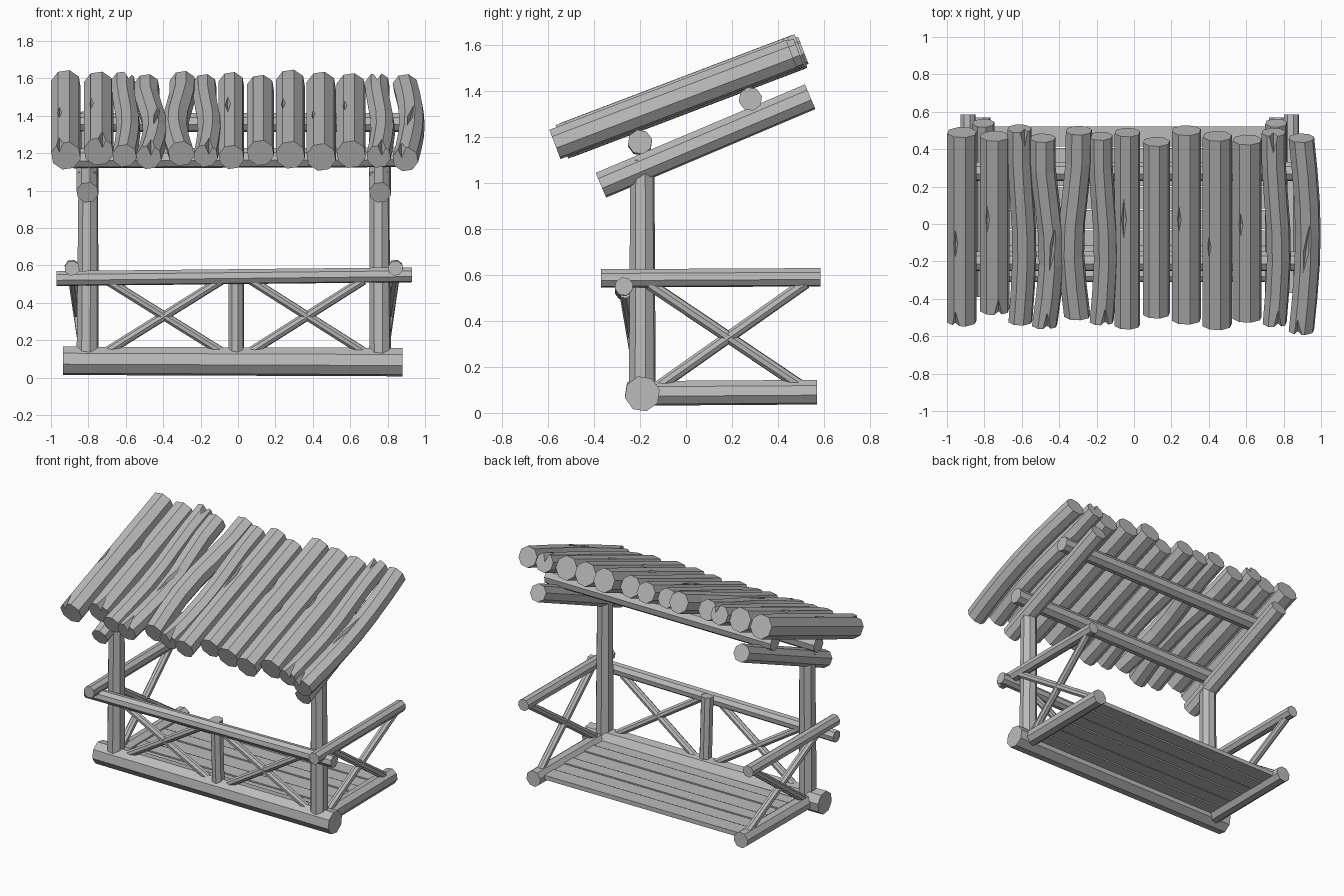
import bpy, bmesh, math
from mathutils import Vector, Matrix

old = bpy.data.objects.get("Cube")
if old:
    bpy.data.objects.remove(old)

wood = bpy.data.materials.new("grey_wood")
wood.use_nodes = True
wood.diffuse_color = (0.5, 0.5, 0.5, 1)
wood.node_tree.nodes["Principled BSDF"].inputs["Base Color"].default_value = (0.5, 0.5, 0.5, 1)


def finish(bm, name):
    bmesh.ops.recalc_face_normals(bm, faces=bm.faces)
    mesh = bpy.data.meshes.new(name)
    bm.to_mesh(mesh)
    bm.free()
    mesh.materials.append(wood)
    ob = bpy.data.objects.new(name, mesh)
    bpy.context.collection.objects.link(ob)
    return ob


def log(name, start, end, r0, r1=None, bend=None, steps=1, sides=8):
    """Faceted log from start to end; bend(t) shifts it sideways in x."""
    start, end = Vector(start), Vector(end)
    turn = (end - start).to_track_quat('Z', 'Y')
    r1 = r1 or r0
    bm = bmesh.new()
    rings = []
    for i in range(steps + 1):
        t = i / steps
        centre = start.lerp(end, t) + Vector((bend(t) if bend else 0, 0, 0))
        r = r0 + (r1 - r0) * t
        angles = [math.tau * (k + 0.3) / sides for k in range(sides)]
        rings.append([bm.verts.new(centre + turn @ Vector((r * math.cos(a), r * math.sin(a), 0)))
                      for a in angles])
    for a, b in zip(rings, rings[1:]):
        for k in range(sides):
            n = (k + 1) % sides
            bm.faces.new((a[k], a[n], b[n], b[k]))
    bm.faces.new(rings[0])
    bm.faces.new(rings[-1])
    return finish(bm, name)


def carve(ob, centre, size, spin=0):
    """Cut a diamond-shaped gash, aligned with the roof slope."""
    bm = bmesh.new()
    bmesh.ops.create_uvsphere(bm, u_segments=4, v_segments=2, radius=1)
    place = (Matrix.Translation(centre) @ Matrix.Rotation(SLOPE, 4, 'X')
             @ Matrix.Rotation(spin, 4, 'Z') @ Matrix.Diagonal((*size, 1)))
    bm.transform(place)
    cutter = finish(bm, "gash_cutter")
    cutter.hide_render = True
    mod = ob.modifiers.new("gash", 'BOOLEAN')
    mod.operation, mod.solver, mod.object = 'DIFFERENCE', 'EXACT', cutter
    bpy.context.view_layer.update()
    mesh = bpy.data.meshes.new_from_object(ob.evaluated_get(bpy.context.evaluated_depsgraph_get()))
    ob.modifiers.clear()
    ob.data = mesh
    bpy.data.objects.remove(cutter)


# Base and front railing
log("base_log", (-0.935, -0.19, 0.09), (0.88, -0.19, 0.083), 0.078)
log("front_rail", (-0.97, -0.27, 0.53), (0.93, -0.27, 0.55), 0.041)
log("centre_post", (-0.01, -0.2, 0.1), (-0.01, -0.22, 0.575), 0.042)
for side, inner, outer in (("right", -0.09, -0.7), ("left", 0.07, 0.67)):
    log(side + "_front_brace_a", (inner, -0.2, 0.14), (outer, -0.265, 0.52), 0.025)
    log(side + "_front_brace_b", (outer, -0.2, 0.14), (inner, -0.265, 0.52), 0.025)

# Posts, side railings and roof bearers
for side, s, mid in (("right", -1, -0.02), ("left", 1, -0.025)):
    post, low, rail = mid + s * 0.785, mid + s * 0.8, mid + s * 0.867
    log(side + "_post", (post, -0.19, 0.08), (post - s * 0.005, -0.19, 1.1), 0.06, 0.054)
    log(side + "_floor_log", (low, -0.2, 0.085), (low, 0.57, 0.09), 0.055)
    log(side + "_rail", (rail, -0.37, 0.585), (rail, 0.585, 0.59), 0.041)
    log(side + "_brace_a", (low, -0.14, 0.1), (rail, 0.52, 0.565), 0.026)
    log(side + "_brace_b", (low, 0.51, 0.11), (rail, -0.16, 0.56), 0.026)
    log(side + "_roof_bearer", (post, -0.37, 0.99), (post, 0.54, 1.375), 0.06)

# Floor boards
edges = (-0.17, -0.03, 0.08, 0.2, 0.3, 0.41, 0.525)
for i, (a, b) in enumerate(zip(edges, edges[1:])):
    bm = bmesh.new()
    bmesh.ops.create_cube(bm, size=1)
    bm.transform(Matrix.Translation((-0.022, (a + b) / 2, 0.09 + 0.004 * (i % 2)))
                 @ Matrix.Diagonal((1.6, b - a - 0.008, 0.03, 1)))
    finish(bm, f"floor_board_{i + 1}")

# Roof purlins
log("front_purlin", (-0.88, -0.2, 1.172), (0.86, -0.2, 1.178), 0.054)
log("back_purlin", (-0.88, 0.28, 1.365), (0.86, 0.28, 1.365), 0.052)

# Roof logs: x, radius, front y, back y, sideways bend
SLOPE = math.atan(0.38)
roof = (
    (-0.92, 0.081, -0.52, 0.49, 0), (-0.745, 0.081, -0.46, 0.47, 0),
    (-0.6, 0.066, -0.52, 0.51, 0.014), (-0.465, 0.07, -0.54, 0.46, 0.025),
    (-0.315, 0.072, -0.49, 0.5, -0.022), (-0.165, 0.066, -0.52, 0.47, 0.015),
    (-0.035, 0.07, -0.54, 0.49, 0), (0.12, 0.074, -0.48, 0.44, 0),
    (0.28, 0.08, -0.51, 0.5, 0), (0.445, 0.08, -0.54, 0.47, 0),
    (0.605, 0.08, -0.5, 0.45, 0), (0.76, 0.066, -0.53, 0.49, 0.015),
    (0.895, 0.07, -0.57, 0.46, 0.035),
)


def slope_z(y):
    return 1.175 + 0.38 * (y + 0.55)


logs = []
for i, (x, r, y0, y1, bow) in enumerate(roof):
    def bend(t, bow=bow, last=(i == 12)):
        return bow * (math.sin(math.pi * t) if last else -math.sin(math.tau * t * 0.9 + 2.6))
    logs.append(log(f"roof_log_{i + 1}", (x, y0, slope_z(y0)), (x, y1, slope_z(y1)),
                    r, bend=bend, steps=6 if bow else 1))

# Gashes along the tops: log number, x, y, half length
for n, x, y, half in ((0, -0.955, -0.08, 0.12), (1, -0.785, 0.05, 0.12), (3, -0.435, -0.1, 0.18),
                      (6, -0.055, 0.05, 0.15), (8, 0.24, 0.05, 0.12), (9, 0.4, -0.1, 0.11),
                      (10, 0.57, 0.02, 0.1), (12, 0.92, -0.12, 0.17)):
    top = roof[n][1] * 1.02
    carve(logs[n], (x, y - 0.36 * top, slope_z(y) + 0.93 * top), (0.018, half, 0.035),
          -0.12 if half > 0.16 else 0)

# Splits in the log ends: log number, x offset, at the back end
for n, dx, back in ((0, -0.035, 0), (1, 0.02, 0), (3, 0.0, 0), (5, 0.01, 0), (11, 0.01, 0),
                    (12, -0.02, 0), (2, 0.015, 1), (11, -0.015, 1)):
    x, r, y0, y1, bow = roof[n]
    y = y1 if back else y0
    carve(logs[n], (x + dx, y - 0.36 * r, slope_z(y) + 0.93 * r), (0.025, 0.1, 0.06))
